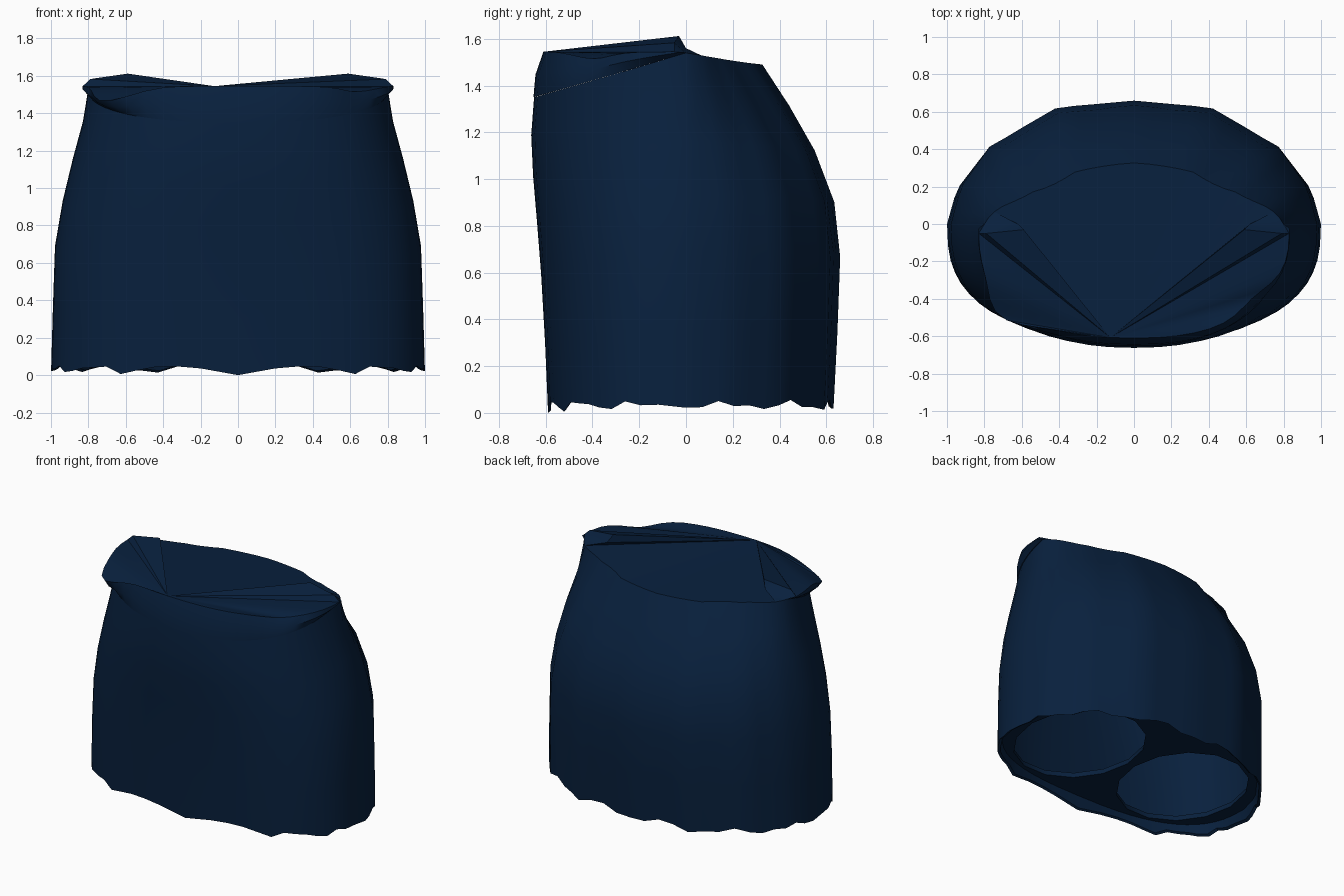
import bpy
import bmesh
from math import sin, cos, pi, radians, exp, copysign

cube = bpy.data.objects.get("Cube")
if cube:
    bpy.data.objects.remove(cube, do_unlink=True)

navy = bpy.data.materials.new("navy cloth")
navy.use_nodes = True
COLOUR = (0.0025, 0.0145, 0.047, 1)
navy.diffuse_color = COLOUR
bsdf = navy.node_tree.nodes["Principled BSDF"]
bsdf.inputs["Base Color"].default_value = COLOUR
bsdf.inputs["Roughness"].default_value = 0.9

COLS = 56
HALF = COLS // 2
# height, half width, front depth, back depth
PROFILE = [(0.0, 1.0, 0.59, 0.63), (0.35, 0.99, 0.605, 0.648),
           (0.68, 0.98, 0.625, 0.66), (0.9, 0.945, 0.645, 0.635),
           (1.15, 0.885, 0.665, 0.54), (1.35, 0.83, 0.65, 0.42),
           (1.5, 0.805, 0.63, 0.32), (1.6, 0.79, 0.61, 0.27)]
# Corners of the faceted back: angle in degrees and unit position
BACK = [(0, 1, 0), (17, 0.95, 0.29), (38.5, 0.785, 0.63), (65, 0.42, 0.945),
        (90, 0, 1)]
BACK += [(180 - a, -x, y) for a, x, y in BACK[-2::-1]]


def section(z):
    """Half width, front depth and back depth at height z."""
    for a, b in zip(PROFILE, PROFILE[1:]):
        if z <= b[0]:
            t = (z - a[0]) / (b[0] - a[0])
            return [p + (q - p) * t for p, q in zip(a[1:], b[1:])]
    return PROFILE[-1][1:]


def outline(angle, z):
    """Unit outline: faceted behind, squarish in front, softer higher up."""
    if angle <= pi:
        pull = 1 - 0.14 * (max(0, z - 1) * 2) ** 2 * sin(2 * angle) ** 2
        for (a, ax, ay), (b, bx, by) in zip(BACK, BACK[1:]):
            a, b = radians(a), radians(b)
            if angle <= b + 1e-6:
                t = (angle - a) / (b - a)
                return (ax + (bx - ax) * t) * pull, (ay + (by - ay) * t) * pull
    power = 0.74 + 0.12 * min(1, max(0, (z - 0.4) / 0.75))
    return tuple(copysign(abs(v) ** power, v) for v in (cos(angle), sin(angle)))


def surface(angle, z, scale=1.0):
    w, front, back = section(z)
    x, y = outline(angle, z)
    return (w * x * scale, (back if y > 0 else front) * y * scale, z)


def top_height(angle):
    y = outline(angle, 1.4)[1]
    return 1.54 - 0.05 * y if y > 0 else 1.54 + 0.19 * y


def hem_height(angle):
    f = angle + pi / 2
    wave = 0.01 + 0.012 * sin(angle) ** 2
    return 0.032 - wave * cos(12 * f) - 0.01 * cos(23 * f)


def finish(name, bm, smooth=True):
    bmesh.ops.recalc_face_normals(bm, faces=bm.faces)
    mesh = bpy.data.meshes.new(name)
    bm.to_mesh(mesh)
    bm.free()
    obj = bpy.data.objects.new(name, mesh)
    obj.data.materials.append(navy)
    bpy.context.collection.objects.link(obj)
    if smooth:
        bpy.ops.object.select_all(action="DESELECT")
        obj.select_set(True)
        bpy.context.view_layer.objects.active = obj
        bpy.ops.object.shade_smooth_by_angle(angle=radians(35))


def loft(name, rings, closed):
    bm = bmesh.new()
    rows = [[bm.verts.new(p) for p in ring] for ring in rings]
    for a, b in zip(rows, rows[1:]):
        n = len(a)
        for i in range(n if closed else n - 1):
            j = (i + 1) % n
            bm.faces.new((a[i], a[j], b[j], b[i]))
    finish(name, bm)


# Skirt body, from the wavy hem to the sloping waist seam
angles = [2 * pi * i / COLS for i in range(COLS)]
rings = []
for t in (0, 0.22, 0.44, 0.6, 0.75, 0.88, 1):
    rings.append([surface(a, hem_height(a) + t * (top_height(a) - hem_height(a)))
                  for a in angles])
loft("skirt_body", rings, True)
back_rim = rings[-1][:HALF + 1]

# Front waistband: a drooping fold on one side, a dip on the other
low, mid, high = [], [], []
for a in angles[HALF:] + [2 * pi]:
    fold = exp(-((a - radians(222)) / radians(15)) ** 2)
    dip = exp(-((a - radians(322)) / radians(15)) ** 2)
    x, y = outline(a, 1.5)
    out = 1 + 0.11 * fold - 0.06 * dip
    top = (0.83 * x * out, (-0.05 + 0.56 * y) * out,
           1.545 - 0.08 * fold - 0.03 * dip)
    low.append(surface(a, top_height(a), 1.004))
    high.append(top)
    mid.append(tuple((p + q) / 2 * k for p, q, k in
                     zip(low[-1], top, (1.02, 1.02, 1))))
loft("waistband", [low, mid, high], False)

# Waist top, fanned from one point on the front rim
bm = bmesh.new()
fan_index = 13
corners, peaks, drops = [[(s * x, y, z) for s in (1, -1)] for x, y, z in
                         ((0.79, -0.05, 1.583), (0.59, -0.03, 1.612),
                          (0.62, 0.0, 1.56))]
loop = (high[fan_index + 1:] + [corners[0], peaks[0], drops[0]] + back_rim[2:-2]
        + [drops[1], peaks[1], corners[1]] + high[:fan_index])
apex = bm.verts.new(high[fan_index])
verts = [bm.verts.new(p) for p in loop]
for a, b in zip(verts, verts[1:]):
    bm.faces.new((apex, a, b))
# Small folds that join the raised corners to the side seams
for corner, peak, drop, end, side in zip(
        corners, peaks, drops, (high[-1], high[0]),
        (back_rim[:3], back_rim[:-4:-1])):
    for tri in ((drop, side[2], side[1]), (drop, side[1], side[0]),
                (drop, side[0], corner), (peak, drop, corner),
                (corner, side[0], end)):
        bm.faces.new([bm.verts.new(p) for p in tri])
bmesh.ops.remove_doubles(bm, verts=bm.verts, dist=0.0005)
finish("waist_top", bm)

# Turned-in hem
PANEL_Z = 0.1
loft("hem_lining", [[surface(a, hem_height(a)) for a in angles],
                    [surface(a, hem_height(a) + 0.01, 0.98) for a in angles],
                    [surface(a, PANEL_Z, 0.965) for a in angles]], True)


# Under panel with two leg openings
def ring_edges(bm, points):
    vs = [bm.verts.new(p) for p in points]
    return [bm.edges.new((v, vs[(i + 1) % len(vs)])) for i, v in enumerate(vs)]


def leg_ring(side, z, scale=1.0):
    return [(side * 0.45 + 0.42 * scale * cos(2 * pi * i / 14),
             -0.03 + 0.48 * scale * sin(2 * pi * i / 14), z) for i in range(14)]


bm = bmesh.new()
edges = ring_edges(bm, [surface(a, PANEL_Z, 0.965) for a in angles])
for side in (-1, 1):
    edges += ring_edges(bm, leg_ring(side, PANEL_Z))
bmesh.ops.triangle_fill(bm, use_beauty=True, use_dissolve=False, edges=edges)
finish("under_panel", bm, smooth=False)

for side, label in ((1, "left"), (-1, "right")):
    loft(label + "_leg_opening", [leg_ring(side, PANEL_Z),
                                  leg_ring(side, PANEL_Z + 0.04, 1.02)], True)
